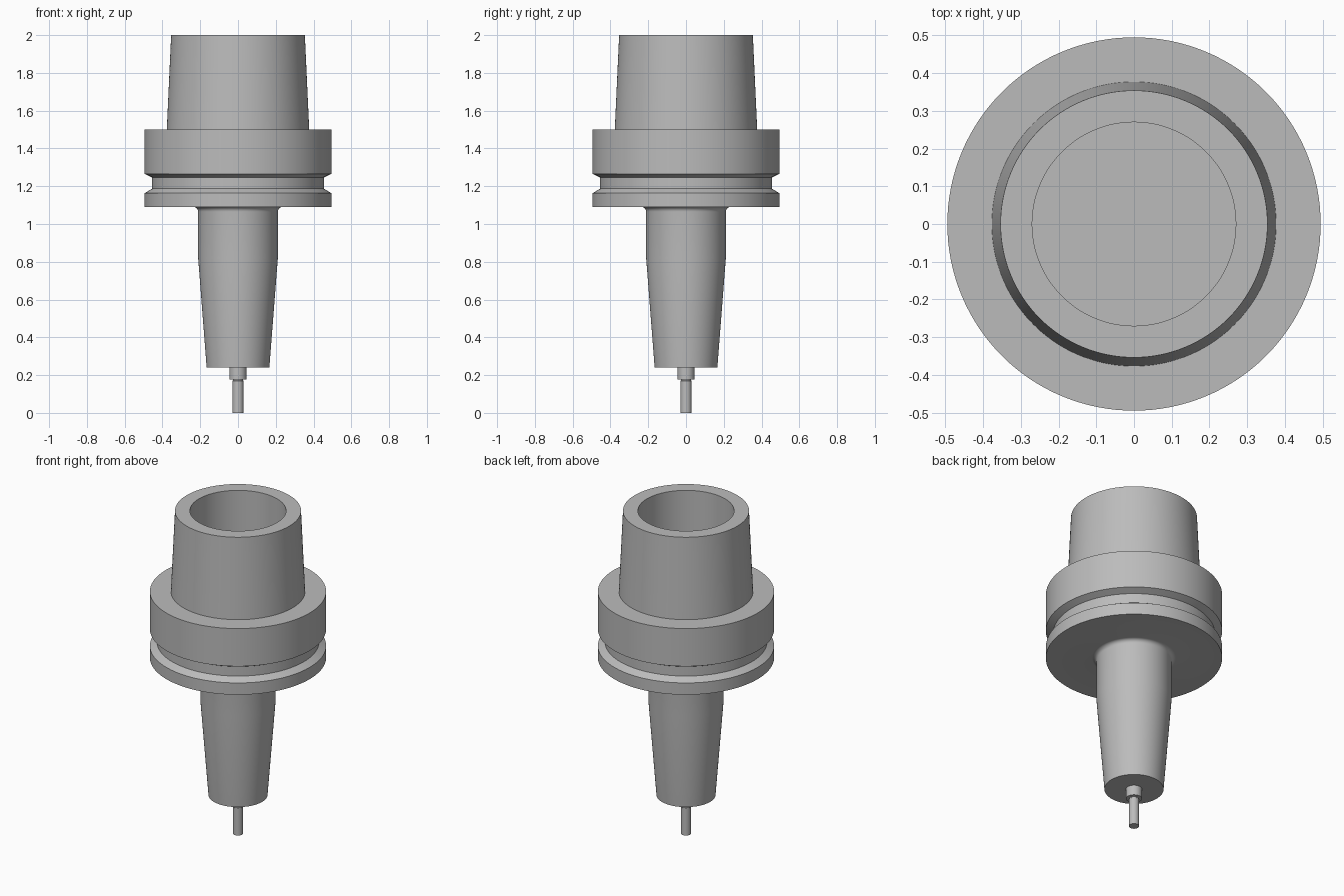
import bpy, bmesh, math

if "Cube" in bpy.data.objects:
    bpy.data.objects.remove(bpy.data.objects["Cube"])

SEGMENTS = 128

steel = bpy.data.materials.new("steel grey")
steel.diffuse_color = (0.5, 0.5, 0.5, 1)
steel.use_nodes = True
steel.node_tree.nodes["Principled BSDF"].inputs["Base Color"].default_value = steel.diffuse_color


def lathe(name, profile):
    """Revolve a closed (radius, z) profile, starting and ending on the axis."""
    bm = bmesh.new()
    verts = [bm.verts.new((r, 0, z)) for r, z in profile]
    edges = [bm.edges.new(pair) for pair in zip(verts, verts[1:])]
    bmesh.ops.spin(bm, geom=verts + edges, cent=(0, 0, 0), axis=(0, 0, 1),
                   angle=math.tau, steps=SEGMENTS, use_merge=False)
    bmesh.ops.remove_doubles(bm, verts=bm.verts, dist=1e-5)
    bmesh.ops.recalc_face_normals(bm, faces=bm.faces)
    mesh = bpy.data.meshes.new(name)
    bm.to_mesh(mesh)
    bm.free()
    mesh.materials.append(steel)
    obj = bpy.data.objects.new(name, mesh)
    bpy.context.collection.objects.link(obj)
    bpy.ops.object.select_all(action='DESELECT')
    obj.select_set(True)
    bpy.context.view_layer.objects.active = obj
    bpy.ops.object.shade_smooth_by_angle(angle=math.radians(20))
    return obj


# Fillet between flange underside and shank
R = 0.025
fillet = [(0.211 + R - R * math.sin(a), 1.09 - R + R * math.cos(a))
          for a in (math.radians(15 * i) for i in range(7))]

# Holder: hollow taper, grooved flange, tapered shank
lathe("tool_holder", [
    (0, 1.48), (0.27, 1.48), (0.27, 2.0), (0.354, 2.0),    # bore and rim
    (0.377, 1.50), (0.495, 1.50),                          # taper, flange face
    (0.495, 1.266), (0.455, 1.246), (0.455, 1.187), (0.495, 1.163),  # groove
    (0.495, 1.09), *fillet,
    (0.211, 0.82), (0.166, 0.24), (0, 0.24)])

# Cutting tool: collar and slim tip
lathe("cutter", [
    (0, 0.26), (0.045, 0.26), (0.045, 0.178), (0.026, 0.178),
    (0.026, 0.172), (0.029, 0.169), (0.029, 0.0), (0, 0.0)])
